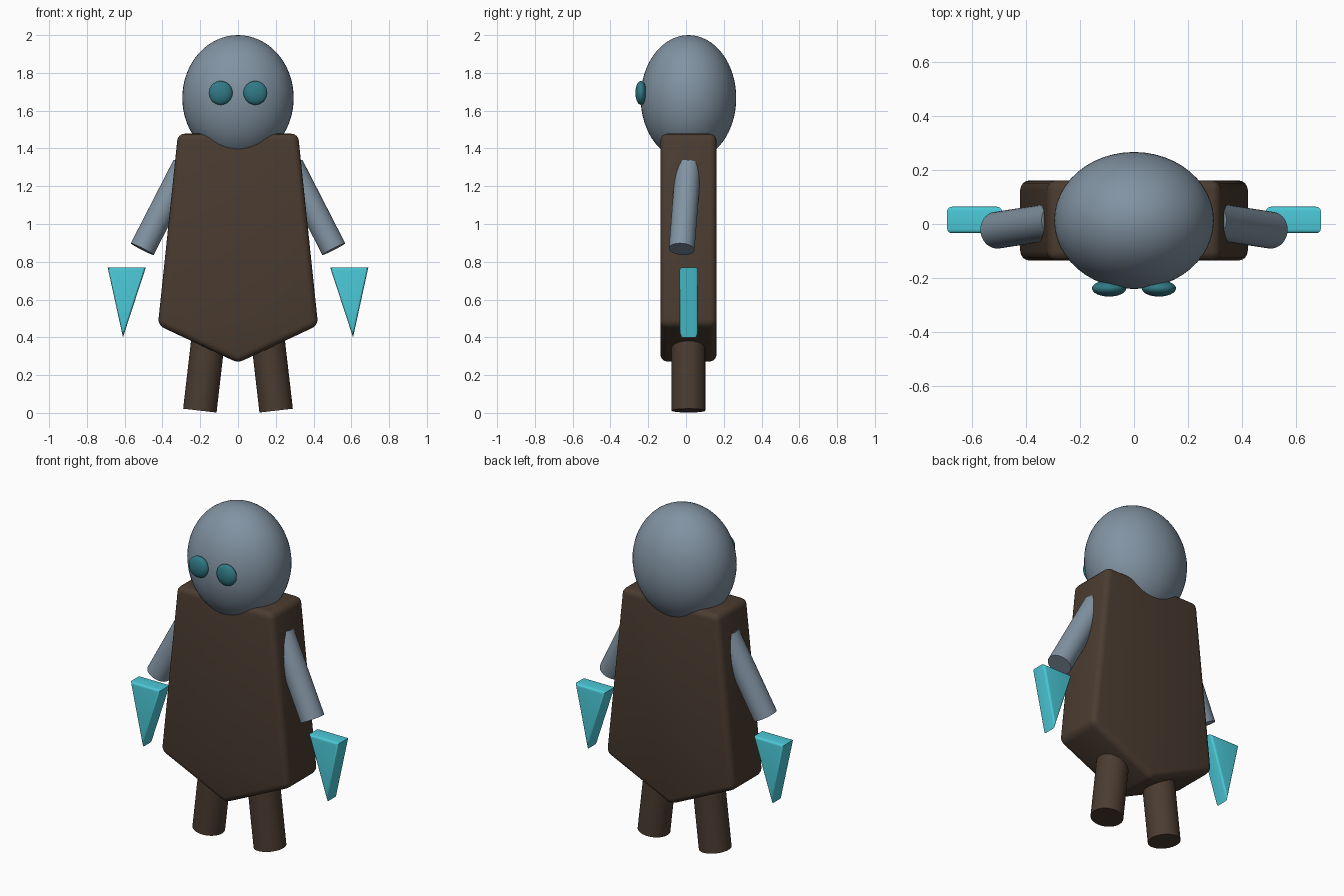
import bpy, bmesh, math
from mathutils import Vector

if "Cube" in bpy.data.objects:
    bpy.data.objects.remove(bpy.data.objects["Cube"])


def material(name, rgb):
    m = bpy.data.materials.new(name)
    m.diffuse_color = (*rgb, 1)
    m.use_nodes = True
    m.node_tree.nodes["Principled BSDF"].inputs["Base Color"].default_value = m.diffuse_color
    return m


SKIN = material("blue_grey", (0.22, 0.29, 0.36))
CLOTH = material("dark_brown", (0.07, 0.045, 0.03))
EYE = material("dark_teal", (0.03, 0.19, 0.23))
CLAW = material("cyan", (0.07, 0.58, 0.68))
YC = 0.013


def finish(ob, name, mat):
    ob.name = name
    ob.data.materials.append(mat)
    bpy.ops.object.select_all(action='DESELECT')
    ob.select_set(True)
    bpy.context.view_layer.objects.active = ob
    bpy.ops.object.shade_smooth_by_angle(angle=math.radians(35))
    return ob


def ellipsoid(name, loc, radii, mat):
    bpy.ops.mesh.primitive_uv_sphere_add(segments=48, ring_count=32, radius=1, location=loc)
    ob = bpy.context.object
    ob.scale = radii
    bpy.ops.object.transform_apply(location=False, rotation=False, scale=True)
    return finish(ob, name, mat)


def limb(name, a, b, r, mat):
    a, b = Vector(a), Vector(b)
    bpy.ops.mesh.primitive_cylinder_add(vertices=40, radius=r, depth=(b - a).length,
                                        location=(a + b) / 2)
    ob = bpy.context.object
    ob.rotation_euler = (b - a).to_track_quat('Z', 'Y').to_euler()
    return finish(ob, name, mat)


def slab(name, profile, y0, y1, bevel, mat, all_edges):
    """Extrude an x-z profile along y and round its edges."""
    bm = bmesh.new()
    face = bm.faces.new([bm.verts.new((x, y0, z)) for x, z in profile])
    ext = bmesh.ops.extrude_face_region(bm, geom=[face])
    moved = [g for g in ext['geom'] if isinstance(g, bmesh.types.BMVert)]
    bmesh.ops.translate(bm, verts=moved, vec=(0, y1 - y0, 0))
    bmesh.ops.recalc_face_normals(bm, faces=bm.faces)
    edges = [e for e in bm.edges
             if all_edges or abs(e.verts[0].co.y - e.verts[1].co.y) < 1e-5]
    bmesh.ops.bevel(bm, geom=edges, offset=bevel, segments=4, profile=0.5,
                    affect='EDGES', clamp_overlap=True)
    me = bpy.data.meshes.new(name)
    bm.to_mesh(me)
    bm.free()
    ob = bpy.data.objects.new(name, me)
    bpy.context.collection.objects.link(ob)
    return finish(ob, name, mat)


# Head and robe
ellipsoid("head", (0, YC, 1.667), (0.295, 0.253, 0.333), SKIN)
slab("robe", [(-0.318, 1.478), (0.318, 1.478), (0.424, 0.464), (0, 0.265), (-0.424, 0.464)],
     -0.135, 0.161, 0.035, CLOTH, True)

# Paired parts
for s, side in ((-1, "left"), (1, "right")):
    ellipsoid(f"eye_{side}", (s * 0.092, -0.238, 1.694), (0.063, 0.03, 0.063), EYE)
    limb(f"arm_{side}", (s * 0.507, -0.023, 0.867), (s * 0.281, 0.012, 1.308), 0.068, SKIN)
    limb(f"leg_{side}", (s * 0.202, YC, 0.012), (s * 0.15, YC, 0.46), 0.089, CLOTH)
    slab(f"claw_{side}", [(s * 0.69, 0.77), (s * 0.488, 0.77), (s * 0.609, 0.40)],
         -0.034, 0.064, 0.015, CLAW, False)
